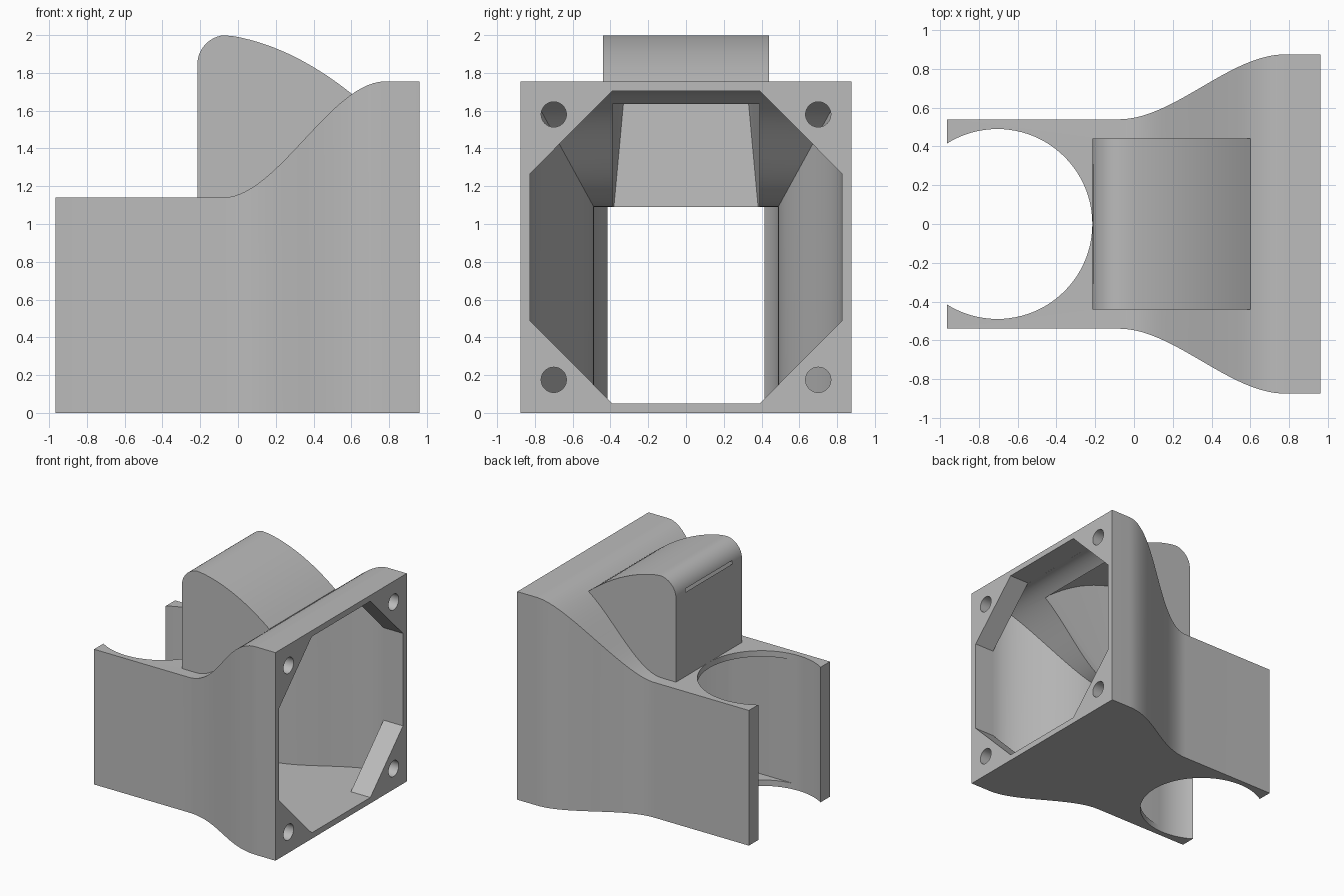
import bpy, bmesh, math
from mathutils import Vector

cube = bpy.data.objects.get("Cube")
if cube:
    bpy.data.objects.remove(cube, do_unlink=True)

# Single grey plastic
GREY = (0.5, 0.5, 0.5, 1.0)
grey = bpy.data.materials.new("grey_plastic")
grey.use_nodes = True
grey.diffuse_color = GREY
grey.node_tree.nodes["Principled BSDF"].inputs["Base Color"].default_value = GREY

RAMP_START, RAMP_END, FAN_X = -0.08, 0.78, 0.962


def finish(name, bm):
    bmesh.ops.recalc_face_normals(bm, faces=bm.faces)
    mesh = bpy.data.meshes.new(name)
    bm.to_mesh(mesh)
    bm.free()
    obj = bpy.data.objects.new(name, mesh)
    bpy.context.collection.objects.link(obj)
    mesh.materials.append(grey)
    return obj


def loft(name, rings):
    """Skin a list of equal-length closed rings and cap both ends."""
    bm = bmesh.new()
    rows = [[bm.verts.new(p) for p in ring] for ring in rings]
    n = len(rows[0])
    for a, b in zip(rows, rows[1:]):
        for i in range(n):
            j = (i + 1) % n
            bm.faces.new((a[i], a[j], b[j], b[i]))
    bm.faces.new(rows[0])
    bm.faces.new(rows[-1])
    return finish(name, bm)


def section(x, half, low, high):
    return [(x, -half, low), (x, half, low), (x, half, high), (x, -half, high)]


def duct(name, start, end, narrow, wide, low, high_a, high_b, steps=28):
    """Box duct whose sides and roof swell along an S-curve."""
    rings = [section(start, narrow, low, high_a)]
    for i in range(steps + 1):
        t = i / steps
        s = t * t * (3 - 2 * t)
        x = RAMP_START + t * (RAMP_END - RAMP_START)
        rings.append(section(x, narrow + s * (wide - narrow), low,
                             high_a + s * (high_b - high_a)))
    if end > RAMP_END:
        rings.append(section(end, wide, low, high_b))
    return loft(name, rings)


def cylinder(name, radius, a, b, sides):
    a, b = Vector(a), Vector(b)
    axis = (b - a).normalized()
    u = axis.orthogonal().normalized()
    v = axis.cross(u)
    rings = []
    for end in (a, b):
        rings.append([end + radius * (math.cos(k) * u + math.sin(k) * v)
                      for k in (math.tau * i / sides for i in range(sides))])
    return loft(name, rings)


def combine(target, other, operation):
    mod = target.modifiers.new("combine", "BOOLEAN")
    mod.operation, mod.object, mod.solver = operation, other, "EXACT"
    bpy.context.view_layer.objects.active = target
    bpy.ops.object.modifier_apply(modifier=mod.name)
    bpy.data.objects.remove(other, do_unlink=True)


def roof(x, top=2.0):
    d = x + 0.06
    return top - 0.139 * d - 0.5 * d * d


# Outer shell
body = duct("fan_duct", -0.965, FAN_X, 0.54, 0.875, 0.0, 1.14, 1.755)

# Raised hump with a rounded rear corner and a falling roof
profile = [(0.6, 1.1), (-0.215, 1.1)]
for i in range(13):
    k = math.pi - i / 12 * math.radians(84)
    profile.append((-0.06 + 0.155 * math.cos(k), 1.845 + 0.155 * math.sin(k)))
profile += [(x, roof(x)) for x in (0.66 * i / 16 - 0.06 for i in range(1, 17))]
hump = loft("hump", [[(x, y, z) for x, z in profile] for y in (-0.44, 0.44)])
combine(body, hump, "UNION")

# Main air passage
passage = duct("passage", -0.705, RAMP_END, 0.488, 0.825, 0.05, 1.09, 1.705)
combine(body, passage, "DIFFERENCE")

# Tapered hollow of the hump, breaking through as a slot at the rear corner
bm = bmesh.new()
hollow = [(-0.16, 1.0, 0.39), (0.5, 1.0, 0.39), (0.6, 1.56, 0.39),
          (-0.216, 1.87, 0.31), (-0.155, 1.967, 0.31)]
for i in range(13):
    x = 0.6 - 0.7 * i / 12
    hollow.append((x, roof(x, 1.95), 0.39 - 0.07 * i / 12))
for x, z, half in hollow:
    for side in (-1, 1):
        bm.verts.new((x, side * half, z))
hull = bmesh.ops.convex_hull(bm, input=bm.verts)
spare = [v for v in set(hull["geom_interior"] + hull["geom_unused"])
         if isinstance(v, bmesh.types.BMVert)]
bmesh.ops.delete(bm, geom=spare, context="VERTS")
combine(body, finish("hump_hollow", bm), "DIFFERENCE")

# Eight-sided fan opening, leaving a solid boss in each corner
mid = 0.8775
outline = []
for sy, sz, swap in ((1, 1, 0), (-1, 1, 1), (-1, -1, 0), (1, -1, 1)):
    corner = [(0.825, 0.39), (0.39, 0.8275)]
    for y, z in (corner[::-1] if swap else corner):
        outline.append((sy * y, mid + sz * z))
opening = loft("fan_opening", [[(x, y, z) for y, z in outline] for x in (0.775, 1.1)])
combine(body, opening, "DIFFERENCE")

# Screw holes
for sy in (-1, 1):
    for z in (0.175, 1.58):
        hole = cylinder("screw_hole", 0.067, (0.74, sy * 0.7, z), (1.1, sy * 0.7, z), 32)
        combine(body, hole, "DIFFERENCE")

# Round clip cut between the two arms
clip = cylinder("clip_cut", 0.49, (-0.705, 0, -0.2), (-0.705, 0, 1.3), 96)
combine(body, clip, "DIFFERENCE")

# Smooth curves, crisp edges
bpy.ops.object.select_all(action="DESELECT")
body.select_set(True)
bpy.context.view_layer.objects.active = body
bpy.ops.object.shade_smooth_by_angle(angle=math.radians(25))
